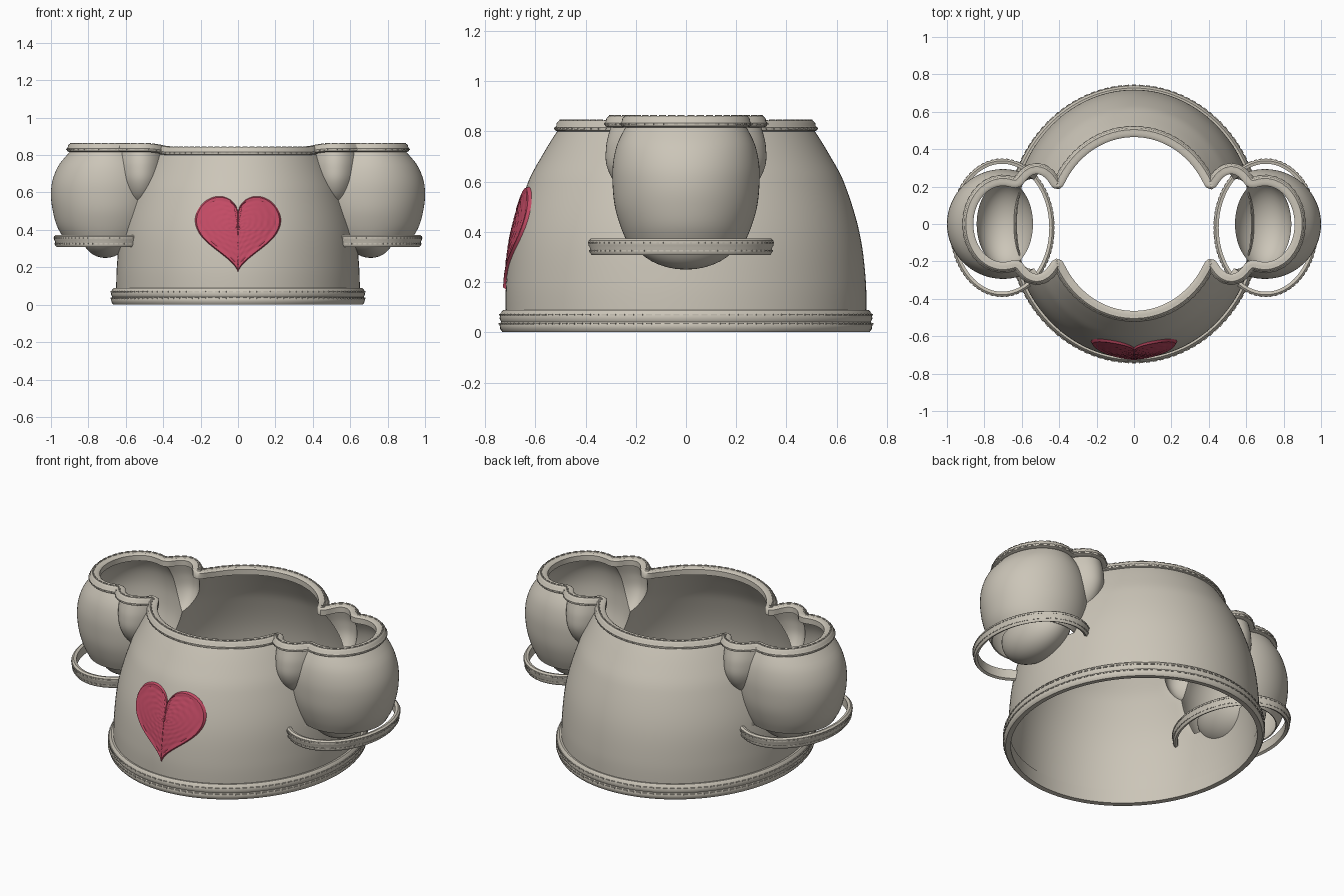
import bpy, bmesh, math
from mathutils import Vector

if "Cube" in bpy.data.objects:
    bpy.data.objects.remove(bpy.data.objects["Cube"])

def material(name, col):
    m = bpy.data.materials.new(name)
    m.diffuse_color = (*col, 1)
    m.use_nodes = True
    m.node_tree.nodes["Principled BSDF"].inputs["Base Color"].default_value = m.diffuse_color
    return m

CLOTH = material("warm_grey_cloth", (0.60, 0.56, 0.48))
ROSE = material("rose_red", (0.55, 0.07, 0.13))

def add(name, verts, faces, mat=CLOTH, angle=40):
    me = bpy.data.meshes.new(name)
    me.from_pydata(verts, [], faces)
    me.materials.append(mat)
    ob = bpy.data.objects.new(name, me)
    bpy.context.collection.objects.link(ob)
    smooth(ob, angle)
    return ob

def smooth(ob, angle=40):
    bpy.ops.object.select_all(action='DESELECT')
    ob.select_set(True)
    bpy.context.view_layer.objects.active = ob
    bpy.ops.object.shade_smooth_by_angle(angle=math.radians(angle))

# smooth interpolation of (z, centre x, radius x, radius y) sections
def section(secs, z):
    i = max(k for k in range(len(secs) - 1) if secs[k][0] <= z + 1e-9)
    a, b = secs[i], secs[i + 1]
    p, q = secs[max(i - 1, 0)], secs[min(i + 2, len(secs) - 1)]
    h = b[0] - a[0]
    t = (z - a[0]) / h
    out = []
    for j in (1, 2, 3):
        ma = (b[j] - p[j]) / (b[0] - p[0]) * h
        mb = (q[j] - a[j]) / (q[0] - a[0]) * h
        out.append((2*t**3 - 3*t*t + 1)*a[j] + (t**3 - 2*t*t + t)*ma
                   + (3*t*t - 2*t**3)*b[j] + (t**3 - t*t)*mb)
    return out

def ellipse(cx, cy, rx, ry, z, n):
    return [Vector((cx + rx*math.cos(2*math.pi*i/n), cy + ry*math.sin(2*math.pi*i/n), z))
            for i in range(n)]

def loft(name, secs, side=1, n=72, rows=24):
    verts, faces = [], []
    z0, z1 = secs[0][0], secs[-1][0]
    for k in range(rows + 1):
        z = z0 + (z1 - z0) * k / rows
        cx, rx, ry = section(secs, z)
        verts += ellipse(cx * side, 0, rx, ry, z, n)
    for k in range(rows):
        for i in range(n):
            j = (i + 1) % n
            faces.append((k*n + i, k*n + j, (k+1)*n + j, (k+1)*n + i))
    faces.append(tuple(range(n))[::-1])
    faces.append(tuple(range(rows*n, rows*n + n)))
    return add(name, verts, faces)

BODY = [(.02, 0, .652, .717), (.2, 0, .648, .716), (.4, 0, .625, .69), (.6, 0, .565, .628),
        (.7, 0, .52, .575), (.82, 0, .455, .50), (.88, 0, .41, .45)]
PUFF = [(.36, .70, .235, .235), (.42, .70, .268, .26), (.5, .70, .29, .283), (.58, .70, .30, .292),
        (.66, .70, .293, .292), (.74, .70, .262, .277), (.80, .70, .215, .25), (.88, .70, .14, .20)]
LOBE = [(.48, .52, .02, .10), (.52, .52, .07, .19), (.58, .52, .115, .27), (.66, .52, .145, .315),
        (.74, .52, .155, .318), (.80, .52, .152, .305), (.88, .52, .14, .28)]

# garment shell: body, puff sleeves and shoulder gathers fused, then opened
shell = loft("bodice_solid", BODY, n=128, rows=36)
parts = [loft("sleeve_helper", s, side) for side in (1, -1) for s in (PUFF, LOBE)]
for p in parts:
    m = shell.modifiers.new("join", 'BOOLEAN')
    m.operation, m.object, m.solver = 'UNION', p, 'EXACT'
dg = bpy.context.evaluated_depsgraph_get()
me = bpy.data.meshes.new_from_object(shell.evaluated_get(dg))
for ob in parts + [shell]:
    bpy.data.objects.remove(ob)
bm = bmesh.new()
bm.from_mesh(me)
bmesh.ops.remove_doubles(bm, verts=bm.verts, dist=1e-5)
bm.normal_update()
bmesh.ops.delete(bm, geom=[f for f in bm.faces if f.normal.z < -.99], context='FACES')
bmesh.ops.bisect_plane(bm, geom=bm.verts[:] + bm.edges[:] + bm.faces[:],
                       plane_co=(0, 0, .832), plane_no=(0, 0, 1), clear_outer=True)
# walk the cut edge to get the neckline path
rim = [e for e in bm.edges if e.is_boundary and all(v.co.z > .83 for v in e.verts)]
links = {}
for e in rim:
    for v in e.verts:
        links.setdefault(v, []).append(e.other_vert(v))
start = max(links, key=lambda v: v.co.x)
neck, prev, cur = [], None, start
while cur is not None and len(neck) < 3000:
    neck.append(cur.co.copy())
    nxt = [v for v in links[cur] if v is not prev]
    prev, cur = cur, (nxt[0] if nxt else None)
    if cur is start:
        break
bm.to_mesh(me)
bm.free()
me.materials.clear()
me.materials.append(CLOTH)
bodice = bpy.data.objects.new("bodice_with_sleeves", me)
bpy.context.collection.objects.link(bodice)
smooth(bodice, 35)
sol = bodice.modifiers.new("cloth_thickness", 'SOLIDIFY')
sol.thickness, sol.offset = .006, -1

def resample(path, n):
    pts = path + [path[0]]
    d = [0]
    for a, b in zip(pts, pts[1:]):
        d.append(d[-1] + (b - a).length)
    out, k = [], 0
    for i in range(n):
        s = d[-1] * i / n
        while d[k + 1] < s:
            k += 1
        out.append(pts[k].lerp(pts[k + 1], (s - d[k]) / max(d[k + 1] - d[k], 1e-9)))
    return out

def frame(path, i):
    t = (path[(i + 1) % len(path)] - path[i - 1]).normalized()
    return t, Vector((t.y, -t.x, 0)).normalized()

# band swept round a closed path; profile = (outward, up)
def trim(name, path, profile):
    verts, faces, n, k = [], [], len(path), len(profile)
    for i, p in enumerate(path):
        o = frame(path, i)[1]
        verts += [p + o*a + Vector((0, 0, b)) for a, b in profile]
    for i in range(n):
        for j in range(k):
            faces.append((i*k + j, i*k + (j+1) % k, (i+1) % n*k + (j+1) % k, (i+1) % n*k + j))
    ob = add(name, verts, faces, angle=50)
    bm = bmesh.new()
    bm.from_mesh(ob.data)
    bmesh.ops.recalc_face_normals(bm, faces=bm.faces)
    bm.to_mesh(ob.data)
    bm.free()

# rows of small raised dashes
def stitches(name, path, count, rows, r=.0035):
    verts, faces = [], []
    pts = resample(path, count)
    half = (pts[1] - pts[0]).length * .33
    for i, p in enumerate(pts):
        t, o = frame(pts, i)
        for a, b in rows:
            c, s = p + o*a + Vector((0, 0, b)), len(verts)
            for e in (-half, half):
                verts += [c + t*e + o*u*r + Vector((0, 0, w*r))
                          for u, w in ((-1, -1), (1, -1), (1, 1), (-1, 1))]
            faces += [tuple(s + q for q in f) for f in
                      ((0, 1, 2, 3), (7, 6, 5, 4), (0, 4, 5, 1), (1, 5, 6, 2), (2, 6, 7, 3), (3, 7, 4, 0))]
    add(name, verts, faces, angle=20)

# neckline trim, a little higher over the sleeves
if sum(a.x*b.y - b.x*a.y for a, b in zip(neck, neck[1:] + neck[:1])) < 0:
    neck.reverse()
neck = resample(neck, 320)
for _ in range(3):
    neck = [(neck[i - 1] + neck[i]*2 + neck[(i + 1) % 320]) / 4 for i in range(320)]
for p in neck:
    p.z = .822 + .018 * min(max((abs(p.x) - .36) / .12, 0), 1)
trim("neckline_trim", neck, [(-.026, -.02), (.018, -.024), (.03, -.018), (.032, -.006), (.026, 0),
                             (.024, .012), (.014, .021), (0, .018), (-.014, .021), (-.026, .012)])
stitches("neckline_stitches", neck, 130, [(.031, -.010), (.009, .021)])

# hem trim
hem = ellipse(0, 0, .652, .715, 0, 160)
trim("hem_trim", hem, [(-.012, .004), (.016, .002), (.024, .012), (.027, .03), (.021, .042),
                       (.027, .054), (.024, .076), (.012, .09), (-.008, .088)])
stitches("hem_stitches", hem, 120, [(.027, .034), (.026, .070)])

for side, tag in ((1, "right"), (-1, "left")):
    # loose cuff ring under each sleeve
    cuff = ellipse(side*.705, -.02, .262, .352, .342, 96)
    trim(tag + "_cuff_ring", cuff, [(-.010, -.026), (.004, -.033), (.012, -.022), (.010, -.006), (.016, .004),
                                    (.016, .024), (.006, .032), (-.010, .028)])
    stitches(tag + "_cuff_stitches", cuff, 76, [(.011, -.016), (.016, .015)], .003)
    # rounded sleeve lining hanging inside the cuff
    n, rows, verts, faces = 48, 10, [], []
    for k in range(rows):
        a = math.pi / 2 * k / rows
        verts += ellipse(side*(.69 + .02*math.sin(a)), 0, .15*math.cos(a), .23*math.cos(a),
                         .42 - .17*math.sin(a), n)
    verts.append(Vector((side*.71, 0, .25)))
    for k in range(rows - 1):
        faces += [(k*n + i, (k+1)*n + i, (k+1)*n + (i+1) % n, k*n + (i+1) % n) for i in range(n)]
    faces += [((rows-1)*n + i, rows*n, (rows-1)*n + (i+1) % n) for i in range(n)]
    add(tag + "_sleeve_lining", verts, faces)

# embroidered heart wrapped on the front of the body
def on_body(x, z, lift):
    _, rx, ry = section(BODY, z)
    return Vector((x, -ry * math.sqrt(1 - (x/rx)**2) - lift, z))

n, rows, verts, faces = 144, 26, [], []
for k in range(rows + 1):
    s = 1 - k / rows * .995
    for i in range(n):
        t = 2 * math.pi * i / n
        x = 16 * math.sin(t)**3 * .0144
        z = (13*math.cos(t) - 4*math.cos(2*t) - 2*math.cos(3*t) - math.cos(4*t)) * .0148
        lace = .0015 * math.sin(s * 40) * math.cos(12 * t)
        lift = -.002 if k == 0 else (.011 if k < 3 else .008 + lace)
        verts.append(on_body(x*s, .407 + z*s, lift))
for k in range(rows):
    faces += [(k*n + i, (k+1)*n + i, (k+1)*n + (i+1) % n, k*n + (i+1) % n) for i in range(n)]
faces.append(tuple(range(rows*n, rows*n + n)))
heart = add("heart_patch", verts, faces, ROSE, 30)
bm = bmesh.new()
bm.from_mesh(heart.data)
bmesh.ops.recalc_face_normals(bm, faces=bm.faces)
bm.normal_update()
if sum(f.normal.y * f.calc_area() for f in bm.faces) > 0:
    bmesh.ops.reverse_faces(bm, faces=bm.faces)
bm.to_mesh(heart.data)
bm.free()
